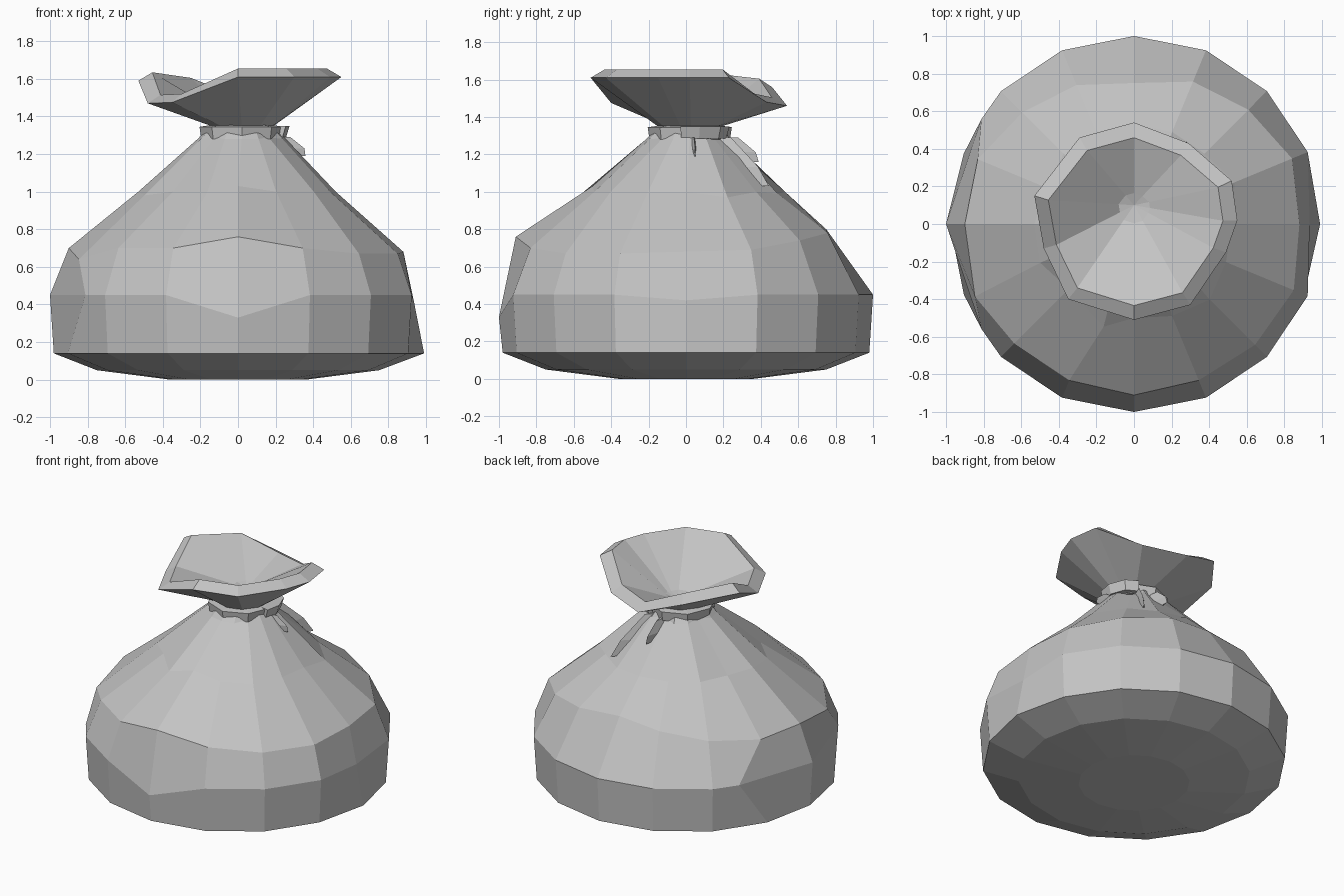
import bpy
import bmesh
from math import cos, sin, radians
from mathutils import Vector

default = bpy.data.objects.get("Cube")
if default:
    bpy.data.objects.remove(default)

grey = bpy.data.materials.new("sack_grey")
grey.use_nodes = True
colour = (0.55, 0.55, 0.55, 1)
grey.diffuse_color = colour
grey.node_tree.nodes["Principled BSDF"].inputs["Base Color"].default_value = colour


def polar(angle, radius, z, centre=(0, 0)):
    a = radians(angle)
    return Vector((centre[0] + radius * cos(a), centre[1] + radius * sin(a), z))


def loft(name, rings, cap_start=False, cap_end=False, closed=False):
    """Join equal rings of points with quads, with optional end caps."""
    bm = bmesh.new()
    loops = [[bm.verts.new(p) for p in ring] for ring in rings]
    pairs = list(zip(loops, loops[1:]))
    if closed:
        pairs.append((loops[-1], loops[0]))
    for low, high in pairs:
        count = len(low)
        for i in range(count):
            j = (i + 1) % count
            bm.faces.new((low[i], low[j], high[j], high[i]))
    if cap_start:
        bm.faces.new(reversed(loops[0]))
    if cap_end:
        bm.faces.new(loops[-1])
    bmesh.ops.remove_doubles(bm, verts=bm.verts, dist=0.0001)
    bmesh.ops.recalc_face_normals(bm, faces=bm.faces)
    mesh = bpy.data.meshes.new(name)
    bm.to_mesh(mesh)
    bm.free()
    mesh.materials.append(grey)
    obj = bpy.data.objects.new(name, mesh)
    bpy.context.scene.collection.objects.link(obj)
    return obj


# Sack body: sixteen columns, each starting at +x and running anticlockwise
SIDES = 16
angles = [i * 360 / SIDES for i in range(SIDES)]


def ring(radius, z, changes=None, centre=(0, 0)):
    """Regular ring; changes maps a column to its own (radius, z, turn)."""
    changes = changes or {}
    points = []
    for i, angle in enumerate(angles):
        r, h, turn = changes.get(i, (radius, z, 0))
        points.append(polar(angle + turn, r, h, centre))
    return points


belly = {0: (0.935, 0.42, 0), 7: (0.985, 0.45, -12), 9: (0.985, 0.45, 12),
         12: (1, 0.33, 0)}
shoulder = {0: (0.88, 0.68, 0), 1: (0.91, 0.69, 0), 2: (0.86, 0.74, 0),
            3: (0.82, 0.78, 0), 4: (0.75, 0.8, 0), 5: (0.8, 0.77, 0),
            6: (0.84, 0.72, 0), 9: (0.93, 0.64, 2), 12: (0.91, 0.76, 0),
            14: (0.91, 0.67, 0), 15: (0.92, 0.67, 0)}
slope = {0: (0.52, 1, 0), 1: (0.58, 0.97, 0), 3: (0.53, 0.99, 0),
         7: (0.5, 1, 0), 9: (0.54, 0.98, 0), 10: (0.49, 1, 0),
         11: (0.57, 1, 6), 12: (0.5, 1.03, 0), 14: (0.57, 1, 0)}
gather = {2: (0.18, 1.29, 0), 4: (0.18, 1.29, 0), 7: (0.19, 1.29, 0),
          10: (0.2, 1.29, 0), 14: (0.2, 1.29, 0)}
neck = (0.02, 0.02)
loft("sack_body", [
    ring(0.36, 0.0),
    ring(0.75, 0.05),
    ring(0.98, 0.14, {0: (0.99, 0.14, 0)}),
    ring(1, 0.45, belly),
    ring(0.9, 0.7, shoulder),
    ring(0.53, 1, slope),
    ring(0.235, 1.28, gather, neck),
    ring(0.16, 1.36, None, neck),
], cap_start=True)

# Tie around the neck: a closed square-section band
tie_section = [(0.16, 1.28), (0.215, 1.28), (0.225, 1.345), (0.16, 1.355)]
loft("neck_tie", [[polar(a, r, z, neck) for a in angles[::2]]
                  for r, z in tie_section], closed=True)

# Knot on the tie
knot = [[polar(a, r, z, neck) for r, z in
         ((0.18, 1.285), (out, 1.285), (out + 0.02, 1.35), (0.18, 1.35))]
        for a, out in ((-12, 0.22), (12, 0.24), (38, 0.25), (58, 0.23))]
loft("tie_knot", knot, cap_start=True, cap_end=True)

# Pinched folds running down from the tie
for name, turn, length in (("back_fold", 58, 0.26), ("side_fold", 86, 0.13),
                           ("left_fold", 5, 0.1)):
    sections = []
    for t, width, lift in ((0, 6, 0.02), (0.6, 4, 0.035), (1, 1, 0)):
        z = 1.29 - t * length
        r = 0.24 + t * length
        sections.append([polar(turn - width, r - 0.06, z, neck),
                         polar(turn, r + lift, z, neck),
                         polar(turn + width, r - 0.06, z, neck)])
    loft(name, sections, cap_start=True, cap_end=True)

# Flared mouth: uneven outer lip, narrow rolled edge and sunken inside
lip = [Vector(p) for p in (
    (0.55, 0.02, 1.61), (0.52, 0.23, 1.61), (0.29, 0.43, 1.48),
    (0, 0.54, 1.46), (-0.29, 0.46, 1.56), (-0.53, 0.15, 1.59),
    (-0.48, -0.13, 1.47), (-0.35, -0.4, 1.475), (0, -0.51, 1.61),
    (0.3, -0.43, 1.61), (0.49, -0.15, 1.61))]
edge = [Vector((p.x * 0.86, p.y * 0.85, p.z + 0.045)) for p in lip]
pit = Vector((0, 0.1, 1.39))
throat = [pit.lerp(p, 0.18) for p in edge]
for p in throat:
    p.z = 1.41
base = []
for p in lip:
    out = Vector((p.x, p.y, 0)).normalized() * 0.17
    base.append(Vector((neck[0] + out.x, neck[1] + out.y, 1.35)))
loft("sack_mouth", [base, lip, edge, throat, [pit] * len(lip)])
